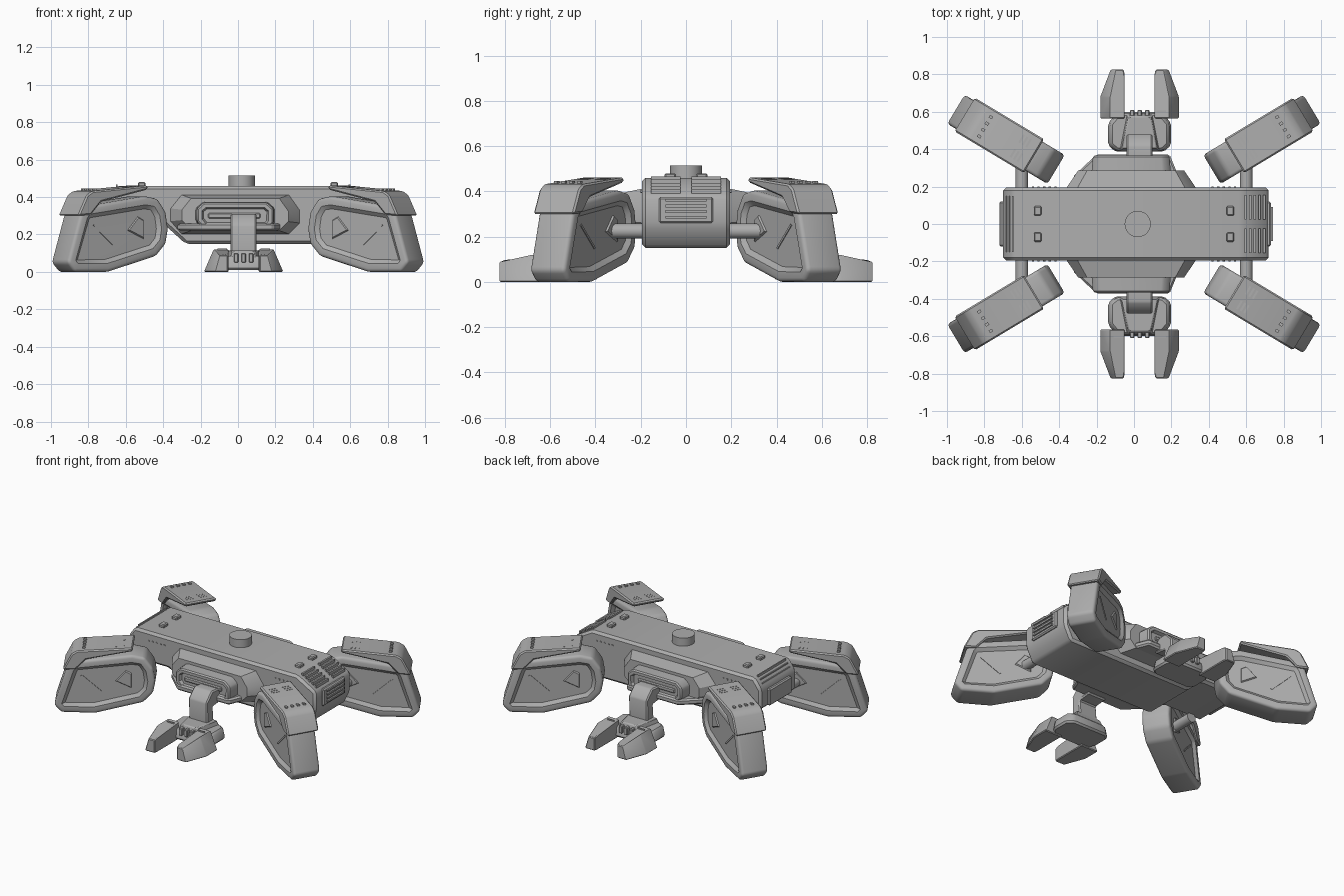
import bpy, bmesh, math
from mathutils import Vector

if "Cube" in bpy.data.objects:
    bpy.data.objects.remove(bpy.data.objects["Cube"], do_unlink=True)

grey = bpy.data.materials.new("hull_grey")
grey.use_nodes = True
grey.diffuse_color = (0.42, 0.42, 0.42, 1)
grey.node_tree.nodes["Principled BSDF"].inputs["Base Color"].default_value = (0.42, 0.42, 0.42, 1)


def finish(name, bm, place=None):
    if place:
        for v in bm.verts:
            v.co = place(v.co)
    bmesh.ops.recalc_face_normals(bm, faces=bm.faces)
    mesh = bpy.data.meshes.new(name)
    bm.to_mesh(mesh)
    bm.free()
    mesh.materials.append(grey)
    ob = bpy.data.objects.new(name, mesh)
    bpy.context.collection.objects.link(ob)
    bpy.ops.object.select_all(action='DESELECT')
    ob.select_set(True)
    bpy.context.view_layer.objects.active = ob
    bpy.ops.object.shade_smooth_by_angle(angle=math.radians(32))
    return ob


def prism(name, pts, a, b, axis="y", bevel=0.0, segs=1, insets=(), taper=1.0, place=None):
    """Extrude a 2D profile from a to b; axis x: (y,z), y: (x,z), z: (x,y).
    insets lists (thickness, depth) steps applied to both end faces."""
    put = {"x": lambda p, q, t: (t, p, q), "y": lambda p, q, t: (p, t, q),
           "z": lambda p, q, t: (p, q, t)}[axis]
    cp = sum(p for p, q in pts) / len(pts)
    cq = sum(q for p, q in pts) / len(pts)
    bm = bmesh.new()
    lo = [bm.verts.new(put(p, q, a)) for p, q in pts]
    hi = [bm.verts.new(put(cp + (p - cp) * taper, cq + (q - cq) * taper, b)) for p, q in pts]
    bm.faces.new(lo)
    bm.faces.new(hi)
    for i in range(len(pts)):
        j = (i + 1) % len(pts)
        bm.faces.new((lo[i], lo[j], hi[j], hi[i]))
    bmesh.ops.recalc_face_normals(bm, faces=bm.faces)
    if bevel:
        bmesh.ops.bevel(bm, geom=bm.edges[:], offset=bevel, segments=segs, profile=0.5, affect='EDGES')
    ends = sorted(bm.faces, key=lambda f: -f.calc_area())[:2] if insets else []
    for thick, depth in insets:
        bmesh.ops.inset_individual(bm, faces=ends, thickness=thick, depth=depth)
    return finish(name, bm, place)


def box(name, lo, hi, bevel=0.0, place=None):
    pts = [(lo[0], lo[1]), (hi[0], lo[1]), (hi[0], hi[1]), (lo[0], hi[1])]
    return prism(name, pts, lo[2], hi[2], "z", bevel, place=place)


def rod(name, r, start, end):
    s, e = Vector(start), Vector(end)
    bm = bmesh.new()
    bmesh.ops.create_cone(bm, cap_ends=True, segments=32, radius1=r, radius2=r, depth=(e - s).length)
    rot = (e - s).to_track_quat('Z', 'Y')
    return finish(name, bm, lambda c: rot @ c + (s + e) / 2)


# Long central hull with sloping ends
prism("hull", [(-.70, .25), (-.70, .39), (-.65, .46), (.58, .46), (.72, .38), (.72, .25),
               (.67, .15), (-.28, .15), (-.39, .25)], -.195, .195, "y", bevel=.016)
rod("top_hatch", .07, (.02, 0, .45), (.02, 0, .515))
for sx in (-1, 1):
    for sy in (-1, 1):
        box("deck_cleat", (sx * .515 - .02, sy * .07 - .025, .455),
            (sx * .515 + .02, sy * .07 + .025, .48), .006)

# Louvred end plates and slanted vent strips
for sx, xe in ((1, .72), (-1, -.70)):
    box("end_plate", (xe - .02, -.12, .26), (xe + .012, .12, .375), .008)
    for i in range(4):
        z = .28 + i * .025
        box("end_louvre", (xe - .01, -.09, z), (xe + .022, .09, z + .012))
for i in range(5):
    x = .59 + i * .025
    z = .458 - i * .0143
    for y in (-.09, .09):
        box("slope_louvre", (x, y - .065, z - .03), (x + .012, y + .065, z + .008))
for i in range(3):
    x = -.685 + i * .017
    box("rear_louvre", (x, -.15, .40), (x + .008, .15, .42 + i * .023))

for s in (-1, 1):
    def side(c, s=s):
        return Vector((c.x, c.y * s, c.z))

    # Side bay: tapered frame, projecting tray and slot
    prism("bay_frame", [(-.37, .27), (-.31, .2), (.28, .2), (.34, .26), (.34, .33),
                        (.28, .415), (-.31, .415), (-.37, .34)], .18, .285, "y",
          taper=.80, place=side)
    prism("bay_tray", [(-.33, .25), (.24, .25), (.19, .372), (-.2, .372)], .22, .26, "z",
          bevel=.01, place=side)
    prism("bay_front", [(-.23, .27), (-.19, .225), (.17, .225), (.2, .26), (.2, .34),
                        (.16, .375), (-.19, .375), (-.23, .34)], .24, .365, "y", bevel=.008,
          insets=((.02, 0), (.01, -.02)), taper=.95, place=side)
    box("bay_slot_bar", (-.16, .33, .285), (.12, .355, .315), .006, side)
    for sx in (-1, 1):
        rod("leg_axle", .033, (sx * .6, s * .16, .225), (sx * .6, s * .36, .225))
        for i in range(5):
            x = sx * (.42 + i * .03)
            rod("side_bolt", .006, (x, s * .19, .40), (x, s * .2, .40))

    # Bent claw arm
    prism("claw_arm", [(.32, .30), (.42, .31), (.48, .25), (.475, .09), (.40, .09),
                       (.41, .2), (.32, .21)], -.04, .10, "x", bevel=.008, place=side)
    # Wrist block with raised top
    prism("claw_wrist", [(-.14, .42), (-.10, .385), (.16, .385), (.20, .42), (.20, .54),
                         (.15, .60), (-.09, .60), (-.14, .54)], .01, .085, "z",
          bevel=.012, taper=.92, place=side)
    prism("wrist_ridge", [(-.08, .39), (.14, .39), (.10, .59), (-.04, .59)], .07, .115, "z",
          taper=.85, bevel=.006, place=side)
    for x in (-.01, .03, .07):
        box("knuckle", (x - .012, .55, .05), (x + .012, .61, .10), .004, side)

    # Two chunky fingers, chamfered on the outer upper edge
    for m in (-1, 1):
        def finger(c, s=s, m=m):
            lift = max(0, c.z - .02) / .1
            x = c.x - lift * .05 * max(0, (c.x - .1) / .11)
            z = c.z - lift * .035 * max(0, (c.y - .74) / .09)
            return Vector((.03 + m * x, c.y * s, z))
        prism("claw_finger", [(.08, .565), (.21, .565), (.21, .68), (.155, .825), (.085, .825),
                              (.08, .80)], 0, .12, "z", bevel=.005, place=finger)
        box("finger_groove", (.09, .60, .115), (.14, .608, .124),
            place=lambda c, s=s, m=m: Vector((.03 + m * c.x, c.y * s, c.z)))

# Four splayed leg pods; local x runs outward, local y across
A = math.radians(31)
for sx in (-1, 1):
    for sy in (-1, 1):
        def leg(c, sx=sx, sy=sy):
            return Vector((sx * (.685 + c.x * math.cos(A) - c.y * math.sin(A)),
                           sy * (.453 + c.x * math.sin(A) + c.y * math.cos(A)), c.z))
        prism("leg_pod", [(.315, .05), (.27, .0), (.06, .0), (-.24, .085), (-.30, .15), (-.315, .23),
                          (-.30, .32), (-.25, .39), (-.17, .405), (.2, .35), (.235, .31)],
              -.09, .09, "y", bevel=.018, segs=3, insets=((.028, 0), (.022, -.018), (.006, 0)), place=leg)
        # Armour cap with skirted outer end
        prism("leg_armour", [(-.175, .462), (.17, .432), (.205, .41), (.26, .30), (.18, .305), (.115, .375),
                             (-.175, .44)], -.105, .105, "y", bevel=.008, place=leg)
        for d in (-1, 1):
            # Raised fin, boss and trim on each recessed face
            prism("pod_fin", [(-.17, .17), (-.06, .22), (-.13, .30), (-.17, .28)], d * .066, d * .08, "y",
                  taper=.8, place=leg)
            prism("pod_trim", [(.02, .15), (.03, .145), (.15, .25), (.14, .255)], d * .067, d * .076, "y",
                  place=leg)
            for i in range(3):
                u = -.12 + i * .022
                z = .455 - (u + .175) * .087
                box("armour_vent", (u, d * .045 - .025, z - .01), (u + .011, d * .045 + .025, z + .008),
                    place=leg)
        for i in range(4):
            y = -.06 + i * .04
            box("armour_stud", (.12, y - .008, .425), (.14, y + .008, .445), place=leg)
